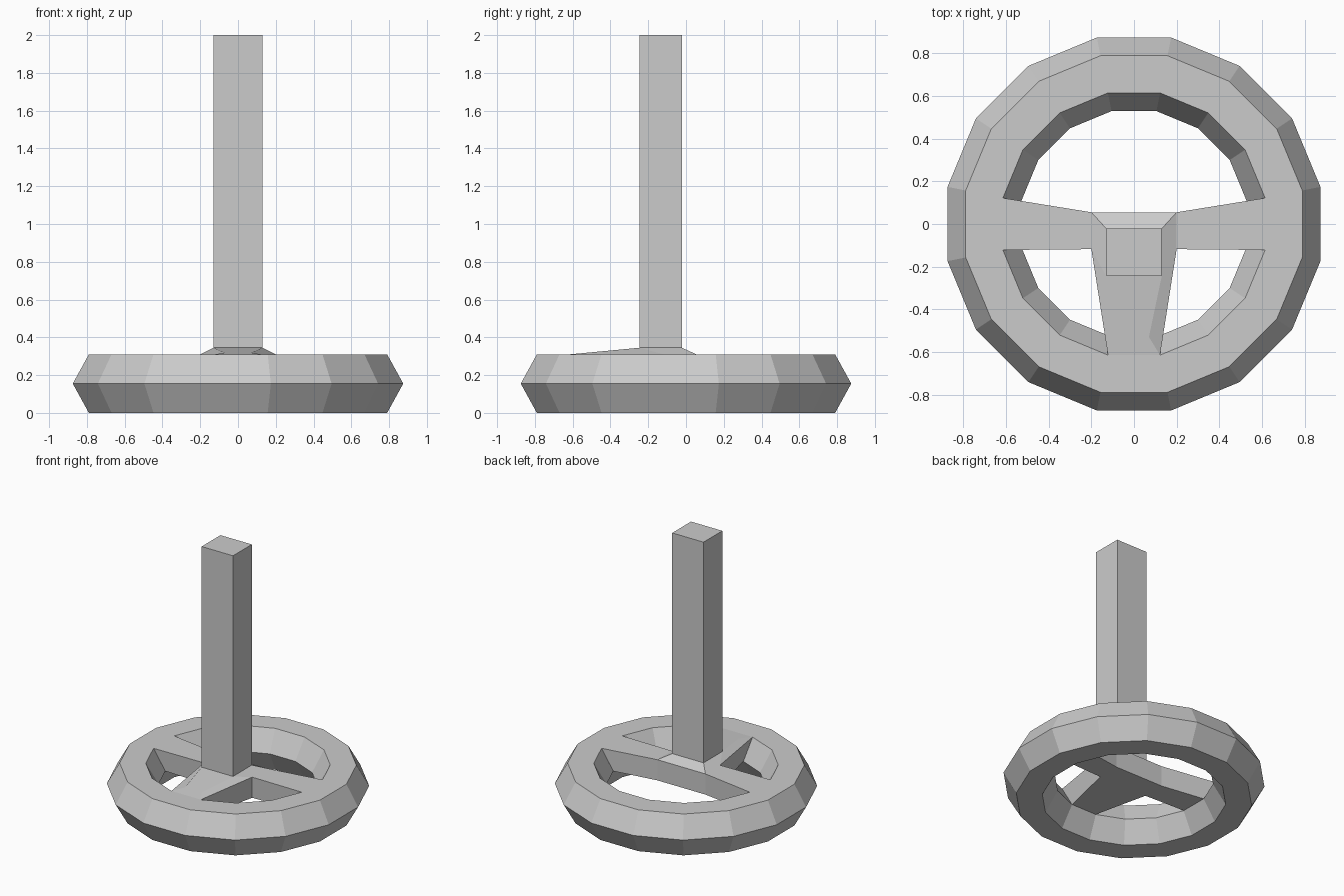
import bpy, bmesh, math

if "Cube" in bpy.data.objects:
    bpy.data.objects.remove(bpy.data.objects["Cube"])


def make_object(name, bm):
    bmesh.ops.remove_doubles(bm, verts=bm.verts, dist=0.0005)
    bmesh.ops.recalc_face_normals(bm, faces=bm.faces)
    mesh = bpy.data.meshes.new(name)
    bm.to_mesh(mesh)
    bm.free()
    obj = bpy.data.objects.new(name, mesh)
    bpy.context.collection.objects.link(obj)
    return obj


# Shared measurements
SIDES = 16
TOP, MID, HUB = 0.31, 0.155, 0.345
COL_X, COL_BACK, COL_FRONT = 0.13, -0.022, -0.245
PROFILE = [(0.805, 0), (0.892, MID), (0.805, TOP),
           (0.627, TOP), (0.54, MID), (0.627, 0)]


def ring_xy(radius, i):
    a = math.radians(360 / SIDES * (i + 0.5))
    return radius * math.cos(a), radius * math.sin(a)


# Hexagonal-section rim, open where the three spokes join its inner upper band
bm = bmesh.new()
loops = [[bm.verts.new((*ring_xy(r, i), z)) for r, z in PROFILE] for i in range(SIDES)]
for i in range(SIDES):
    a, b = loops[i], loops[(i + 1) % SIDES]
    for j in range(6):
        k = (j + 1) % 6
        if j == 3 and i in (7, 11, 15):
            continue
        bm.faces.new((a[j], b[j], b[k], a[k]))
make_object("rim", bm)

# Three spokes and raised hub: right half outline, mirrored to the left
top_half = [(0.2, 0.055), (0.615, 0.122), (0.615, -0.122), (0.2, -0.118), (0.122, -0.615)]
low_half = [(0.2, 0.055), (0.53, 0.105), (0.53, -0.105), (0.2, -0.118), (0.105, -0.53)]
bm = bmesh.new()


def both_sides(half, z):
    return [[bm.verts.new((s * x, y, z)) for x, y in half] for s in (1, -1)]


tops, lows = both_sides(top_half, TOP), both_sides(low_half, MID)
caps = []
for s, t, l in zip((1, -1), tops, lows):
    back = bm.verts.new((s * COL_X, COL_BACK, HUB))
    front = bm.verts.new((s * COL_X, COL_FRONT, HUB))
    toe = bm.verts.new((s * 0.07, -0.53, TOP + 0.008))
    caps.append((back, front, toe))
    for j in (0, 2, 3):
        bm.faces.new((t[j], t[j + 1], l[j + 1], l[j]))
    bm.faces.new(t[:4])
    bm.faces.new(l[:4])
    bm.faces.new((t[0], back, front, t[3]))
    bm.faces.new((t[3], front, toe, t[4]))
(tr, tl), (lr, ll), (cr, cl) = tops, lows, caps
bm.faces.new((tr[0], tl[0], ll[0], lr[0]))
bm.faces.new((tr[0], tl[0], cl[0], cr[0]))
bm.faces.new((cr[1], cl[1], cl[2], cr[2]))
bm.faces.new((cr[2], cl[2], tl[4], tr[4]))
bm.faces.new((lr[0], lr[3], ll[3], ll[0]))
bm.faces.new((lr[3], lr[4], ll[4], ll[3]))
make_object("spokes_and_hub", bm)

# Square steering column
bm = bmesh.new()
corners = [(COL_X, COL_BACK), (-COL_X, COL_BACK), (-COL_X, COL_FRONT), (COL_X, COL_FRONT)]
low, high = ([bm.verts.new((x, y, z)) for x, y in corners] for z in (HUB, 2.0))
for i in range(4):
    k = (i + 1) % 4
    bm.faces.new((low[i], low[k], high[k], high[i]))
bm.faces.new(high)
make_object("column", bm)
